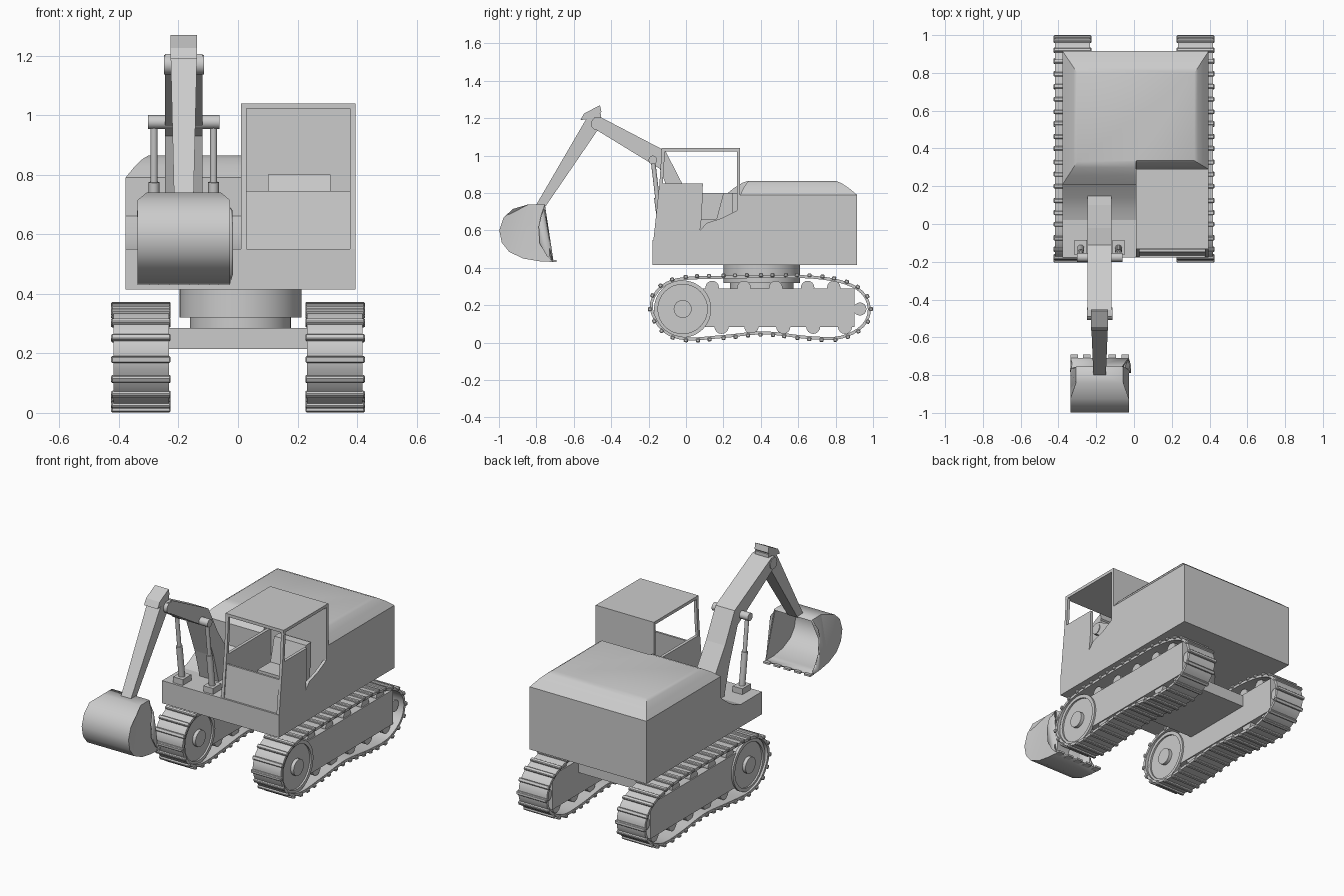
import bpy, bmesh, math
from mathutils import Vector, Matrix

if "Cube" in bpy.data.objects:
    bpy.data.objects.remove(bpy.data.objects["Cube"])


def finish(name, bm, mirror=False, smooth=None, bevel=0):
    bmesh.ops.recalc_face_normals(bm, faces=bm.faces)
    me = bpy.data.meshes.new(name)
    bm.to_mesh(me)
    bm.free()
    ob = bpy.data.objects.new(name, me)
    bpy.context.collection.objects.link(ob)
    if bevel:
        m = ob.modifiers.new("bevel", "BEVEL")
        m.width, m.segments = bevel, 1
    if mirror:
        ob.modifiers.new("mirror", "MIRROR").use_mirror_merge = False
    if smooth:
        bpy.ops.object.select_all(action="DESELECT")
        ob.select_set(True)
        bpy.context.view_layer.objects.active = ob
        bpy.ops.object.shade_smooth_by_angle(angle=math.radians(smooth))
    return ob


def add_box(bm, x, y, z, rot=None):
    size = Matrix.Diagonal((x[1] - x[0], y[1] - y[0], z[1] - z[0], 1))
    mid = Matrix.Translation((sum(x) / 2, sum(y) / 2, sum(z) / 2))
    bmesh.ops.create_cube(bm, size=1, matrix=mid @ (rot or Matrix()) @ size)


def add_cyl(bm, a, b, r, n=24):
    a, b = Vector(a), Vector(b)
    q = (b - a).to_track_quat("Z", "Y").to_matrix().to_4x4()
    bmesh.ops.create_cone(bm, cap_ends=True, segments=n, radius1=r, radius2=r,
                          depth=(b - a).length, matrix=Matrix.Translation((a + b) / 2) @ q)


def loft(bm, rings, caps=True, closed=False):
    rows = [[bm.verts.new(p) for p in ring] for ring in rings]
    n = len(rows[0])
    for k in range(len(rows) if closed else len(rows) - 1):
        a, b = rows[k], rows[(k + 1) % len(rows)]
        for i in range(n):
            j = (i + 1) % n
            bm.faces.new((a[i], a[j], b[j], b[i]))
    if caps and not closed:
        bm.faces.new(rows[0])
        bm.faces.new(rows[-1])


def add_profile(bm, pts, x0, x1):
    loft(bm, [[(x, y, z) for y, z in pts] for x in (x0, x1)])


def box(name, x, y, z, **kw):
    bm = bmesh.new()
    add_box(bm, x, y, z)
    return finish(name, bm, **kw)


def profile(name, pts, x0, x1, **kw):
    bm = bmesh.new()
    add_profile(bm, pts, x0, x1)
    return finish(name, bm, **kw)


# Track path: closed smooth curve in the y-z plane, evenly resampled
ctrl = [Vector(p) for p in [
    (-.185, .18), (-.15, .28), (-.04, .338), (.2, .35), (.45, .353), (.68, .35),
    (.85, .32), (.95, .26), (.98, .17), (.94, .085), (.82, .027), (.65, .028),
    (.42, .052), (.2, .033), (0, .021), (-.12, .065)]]
N, fine = len(ctrl), []
for i in range(N):
    a, b, c, d = (ctrl[(i + k - 1) % N] for k in range(4))
    for s in range(20):
        t = s / 20
        fine.append(.5 * (2 * b + (c - a) * t + (2 * a - 5 * b + 4 * c - d) * t**2
                          + (3 * b - a - 3 * c + d) * t**3))
lens = [(fine[(i + 1) % len(fine)] - p).length for i, p in enumerate(fine)]
COUNT, path, run = 80, [], 0
for p, l in zip(fine, lens):
    if run >= len(path) * sum(lens) / COUNT and len(path) < COUNT:
        path.append(p)
    run += l

# Track belt and its cross bars
belt, bars = bmesh.new(), bmesh.new()
rings = []
for i, p in enumerate(path):
    t = (path[(i + 1) % len(path)] - path[i - 1]).normalized()
    n = Vector((-t.y, t.x))
    o, q = p + n * .008, p - n * .008
    rings.append([(.232, *o), (.418, *o), (.418, *q), (.232, *q)])
    if i % 2 == 0:
        c = p + n * .009
        add_box(bars, (.226, .426), (c.x - .011, c.x + .011), (c.y - .01, c.y + .01),
                Matrix.Rotation(math.atan2(t.y, t.x), 4, "X"))
loft(belt, rings, closed=True)
finish("track_belt", belt, mirror=True, smooth=30)
finish("track_bars", bars, mirror=True, bevel=.004)

# Track frame, wheels and rollers
box("track_frame", (.255, .395), (.08, .9), (.085, .29), mirror=True)
bm = bmesh.new()
C = (-.018, .18)
add_cyl(bm, (.255, *C), (.395, *C), .135, 32)
add_cyl(bm, (.235, *C), (.415, *C), .048)
for x0, x1 in ((.245, .262), (.388, .405)):
    loft(bm, [[(x, C[0] + r * math.cos(a), C[1] + r * math.sin(a))
               for x, r in ((x0, .153), (x1, .153), (x1, .132), (x0, .132))]
              for a in (k * math.tau / 32 for k in range(32))], closed=True)
finish("drive_wheel", bm, mirror=True, smooth=30)
bm = bmesh.new()
for y in (.19, .35, .52, .68, .85):
    add_cyl(bm, (.262, y, .085), (.388, y, .085), .038, 16)
for y in (.14, .31, .48, .65, .79):
    add_cyl(bm, (.262, y, .295), (.388, y, .295), .036, 16)
add_cyl(bm, (.262, .93, .18), (.388, .93, .18), .035, 16)
finish("track_rollers", bm, mirror=True, smooth=30)

# Undercarriage plate and turntable
box("undercarriage", (-.26, .26), (.2, .655), (.215, .285))
bm = bmesh.new()
add_cyl(bm, (.008, .405, .28), (.008, .405, .325), .17, 40)
add_cyl(bm, (.008, .405, .32), (.008, .405, .42), .205, 40)
finish("turntable", bm, smooth=30)

# Upper body: lower chassis, curved left deck, engine housing
box("chassis", (-.378, .395), (-.178, .915), (.415, .55))
profile("left_deck", [(.02, .55), (.08, .57), (.14, .605), (.215, .665), (.3, .665), (.3, .54), (.02, .54)],
        -.378, .01, smooth=30)
low = [(-.378, .915), (.395, .915), (.395, .29), (.012, .29), (.01, .21), (-.378, .21)]
top = [(-.30, .80), (.32, .80), (.32, .335), (.012, .335), (.01, .33), (-.30, .33)]
bm = bmesh.new()
loft(bm, [[(a[0] + (b[0] - a[0]) * f, a[1] + (b[1] - a[1]) * f, z) for a, b in zip(low, top)]
          for f, z in ((0, .55), (0, .79), (.4, .828), (.75, .854), (1, .865))])
finish("engine_housing", bm, smooth=35)

# Cab
bm = bmesh.new()
add_profile(bm, [(-.175, .54), (-.142, .85), (.09, .85), (.085, .68), (.075, .60), (.11, .64),
                 (.19, .665), (.27, .705), (.29, .75), (.29, .54)], .377, .395)
add_profile(bm, [(-.175, .54), (-.145, .80), (.28, .80), (.28, .54)], .01, .028)
for x in (.01, .377):
    add_profile(bm, [(-.175, .54), (-.142, .85), (-.13, 1.03), (-.112, 1.03), (-.124, .85), (-.157, .54)],
                x, x + .018)
add_box(bm, (.01, .395), (.272, .29), (.54, 1.03))
add_box(bm, (.01, .395), (-.132, .29), (1.022, 1.04))
add_profile(bm, [(-.168, .54), (-.147, .745), (-.135, .745), (-.156, .54)], .02, .385)
finish("cab", bm)
bm = bmesh.new()
add_box(bm, (.1, .31), (.04, .24), (.54, .66))
add_profile(bm, [(.16, .65), (.2, .8), (.25, .8), (.25, .65)], .1, .31)
finish("seat", bm)

# Boom, arm and pivot pins
XC = -.182
profile("boom", [(-.49, 1.205), (-.455, 1.205), (-.11, 1.025), (-.02, .85), (.1, .67), (.19, .56),
                 (.19, .54), (-.01, .54), (-.06, .72), (-.14, .93), (-.475, 1.135), (-.505, 1.165)],
        XC - .063, XC + .063)
arm = [(-.54, 1.185), (-.50, 1.23), (-.455, 1.225), (-.455, 1.15), (-.48, 1.125), (-.75, .73), (-.805, .73)]
bm = bmesh.new()
hw = lambda z: .045 - .012 * (1.23 - z) / .5
loft(bm, [[(XC + s * hw(z), y, z) for y, z in arm] for s in (-1, 1)])
add_profile(bm, [(-.565, 1.19), (-.545, 1.225), (-.46, 1.27), (-.452, 1.235), (-.49, 1.2)], XC - .045, XC + .045)
finish("arm", bm)
bm = bmesh.new()
add_cyl(bm, (XC - .067, -.475, 1.17), (XC + .067, -.475, 1.17), .033)
finish("arm_pin", bm, smooth=30)

# Lift cylinders beside the boom
bm = bmesh.new()
add_cyl(bm, (XC - .12, -.177, .977), (XC + .12, -.177, .977), .023)
for s in (-1, 1):
    x = XC + s * .1
    add_cyl(bm, (x, -.177, .977), (x, -.15, .75), .012, 16)
    add_cyl(bm, (x, -.153, .775), (x, -.125, .56), .018, 16)
    add_box(bm, (x - .032, x + .032), (-.165, -.085), (.54, .585))
finish("lift_cylinders", bm, smooth=30)

# Bucket: curved shell with side panels, open to the rear
outer = [(-.755, .74), (-.84, .74), (-.925, .715), (-.975, .67), (-.998, .60), (-.985, .535),
         (-.945, .485), (-.87, .45), (-.78, .435), (-.71, .432)]
inner = [(-.745, .465), (-.782, .53), (-.788, .62), (-.775, .68)]
bm = bmesh.new()
bw = lambda z: .125 if z > .73 else .155
sides = [[bm.verts.new((XC + s * bw(z), y, z)) for y, z in outer] for s in (-1, 1)]
for i in range(len(outer) - 1):
    bm.faces.new((sides[0][i], sides[0][i + 1], sides[1][i + 1], sides[1][i]))
for s, row in zip((-1, 1), sides):
    bm.faces.new(row + [bm.verts.new((XC + s * .155, y, z)) for y, z in inner])
bmesh.ops.triangulate(bm, faces=[f for f in bm.faces if len(f.verts) > 4])
ob = finish("bucket", bm, smooth=32)
m = ob.modifiers.new("thickness", "SOLIDIFY")
m.thickness, m.offset = .01, -1
bm = bmesh.new()
for k in range(5):
    x = XC - .135 + k * .0675
    add_box(bm, (x - .02, x + .02), (-.73, -.692), (.43, .441))
finish("bucket_teeth", bm)
